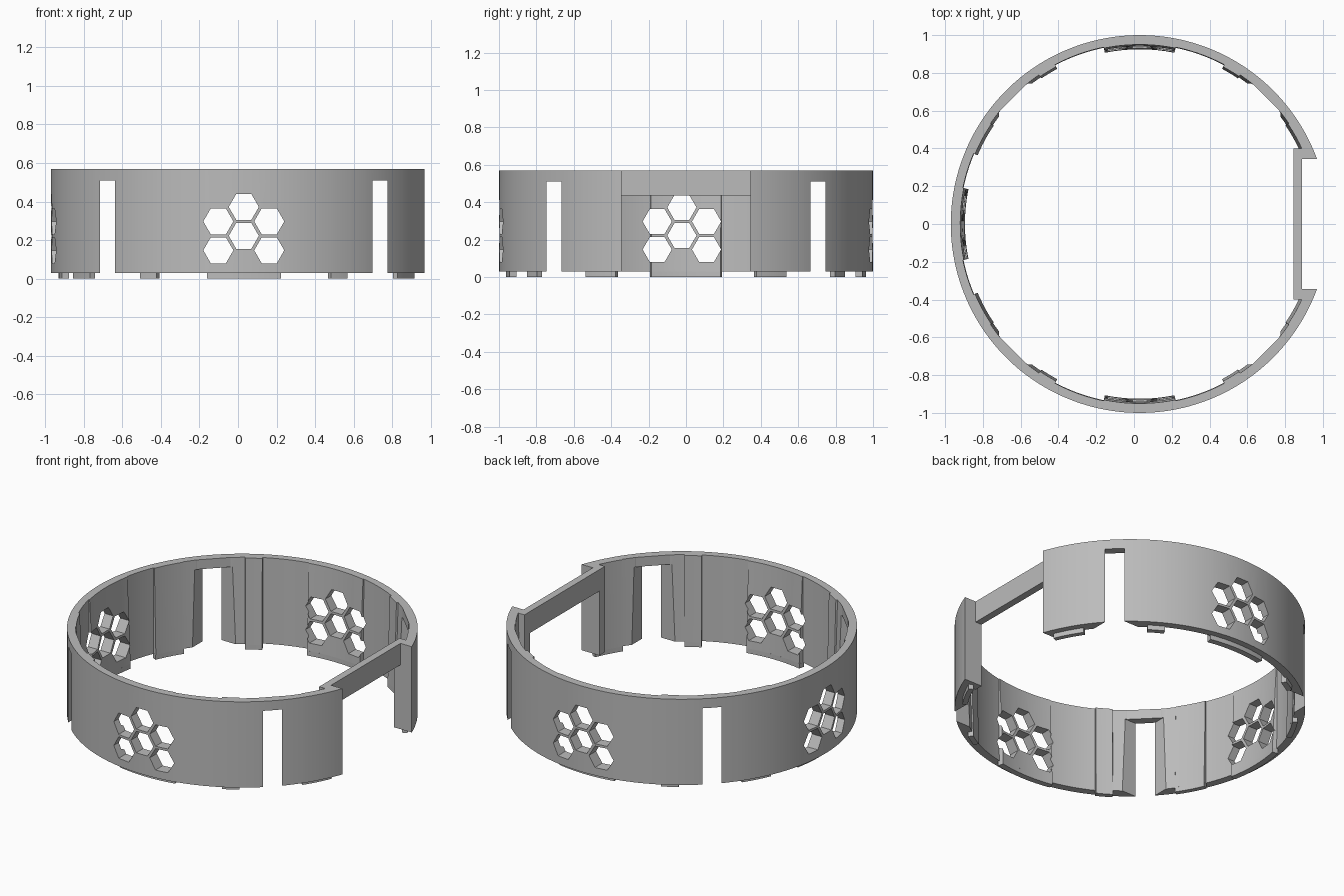
import bpy, bmesh, math

cube = bpy.data.objects.get("Cube")
if cube:
    bpy.data.objects.remove(cube)

CX = 0.03                 # ring centre, shifted because one side is cut off
Z0, Z1 = 0.03, 0.57       # wall bottom and top
FLAT = 0.345              # half width of the open side

grey = bpy.data.materials.new("light grey")
grey.use_nodes = True
grey.diffuse_color = (0.5, 0.5, 0.5, 1)
grey.node_tree.nodes["Principled BSDF"].inputs["Base Color"].default_value = (0.5, 0.5, 0.5, 1)


def finish(bm, name):
    """Turn a bmesh into a named object placed on the ring centre."""
    bmesh.ops.recalc_face_normals(bm, faces=bm.faces)
    mesh = bpy.data.meshes.new(name)
    bm.to_mesh(mesh)
    bm.free()
    mesh.materials.append(grey)
    obj = bpy.data.objects.new(name, mesh)
    obj.location.x = CX
    bpy.context.collection.objects.link(obj)
    return obj


def add_prism(bm, first, second):
    """Closed solid between two matching outlines."""
    a = [bm.verts.new(p) for p in first]
    b = [bm.verts.new(p) for p in second]
    n = len(a)
    bm.faces.new(a[::-1])
    bm.faces.new(b)
    for i in range(n):
        j = (i + 1) % n
        bm.faces.new((a[i], a[j], b[j], b[i]))


def add_box(bm, x0, x1, y0, y1, z0, z1):
    outline = [(x0, y0), (x1, y0), (x1, y1), (x0, y1)]
    add_prism(bm, [(x, y, z0) for x, y in outline], [(x, y, z1) for x, y in outline])


def polar(r, deg, z):
    a = math.radians(deg)
    return (r * math.cos(a), r * math.sin(a), z)


def add_sweep(bm, angles, section):
    """Sweep a quad section, given as a function of angle, around the ring."""
    loops = [[bm.verts.new(polar(r, a, z)) for r, z in section(a)] for a in angles]
    for p, q in zip(loops, loops[1:]):
        for i in range(4):
            j = (i + 1) % 4
            bm.faces.new((p[i], p[j], q[j], q[i]))
    bm.faces.new(loops[0])
    bm.faces.new(loops[-1][::-1])


def boolean(target, tool, operation):
    mod = target.modifiers.new(operation, 'BOOLEAN')
    mod.operation = operation
    mod.solver = 'EXACT'
    mod.object = tool
    bpy.context.view_layer.objects.active = target
    bpy.ops.object.modifier_apply(modifier=mod.name)
    bpy.data.objects.remove(tool)


# Inner surface of one quadrant: end angle, radius at top, radius at bottom
ZONES = [(11.5, .95, .925), (23, .955, .952), (34, .947, .932), (39, .952, .937),
         (51, 0, 0), (56, .952, .937), (62, .942, .93), (78.5, .955, .952), (90, .95, .925)]


def inner(deg):
    f = deg % 180
    f = min(f, 180 - f)
    for end, top, bottom in ZONES:
        if f <= end:
            break
    if not top:           # straight chord beside each slot
        top = bottom = .952 * math.cos(math.radians(6)) / math.cos(math.radians(f - 45))
    return top, bottom


def wall_section(deg):
    top, bottom = inner(deg)
    return [(1, Z0), (1, Z1), (top, Z1), (bottom, Z0)]


# Ring wall with tapered pads and ribs on its inside
START = 19
angles = {START + 0.25 + 2 * k for k in range(161)} | {START, 360 - START}
for end, _, _ in ZONES[:-1]:
    for a in (end, 180 - end, 180 + end, 360 - end):
        angles |= {a - .05, a + .05}
bm = bmesh.new()
add_sweep(bm, sorted(a for a in angles if START <= a <= 360 - START), wall_section)
ring = finish(bm, "ring_wall")

# Full-height corner posts at the open side
for s in (-1, 1):
    bm = bmesh.new()
    ys = sorted((s * (FLAT - .02), s * .4))
    add_box(bm, .815, .9, *ys, Z0, Z1)
    boolean(ring, finish(bm, "corner_post"), 'UNION')

# Cutters: four diagonal slots from one square block, and the open side
bm = bmesh.new()
add_box(bm, -.745, .745, -.745, .745, -.2, .51)
add_box(bm, .8, 1.2, -FLAT, FLAT, -.2, 1)

# Cutters: clusters of six hexagonal holes at front, back and left-hand side
DX, DZ, R = .132, .075, .078
for turn, shift in ((90, 0), (270, 0), (180, -.022)):
    t = math.radians(turn)
    for col, row in ((0, 0), (0, 2), (-1, 1), (-1, -1), (1, 1), (1, -1)):
        rings = []
        for d in (.8, 1.2):
            pts = []
            for k in range(6):
                h = math.radians(60 * k)
                u = col * DX + R * math.cos(h) - shift
                pts.append((d * math.cos(t) - u * math.sin(t),
                            d * math.sin(t) + u * math.cos(t),
                            .222 + row * DZ + R * math.sin(h)))
            rings.append(pts)
        add_prism(bm, *rings)
boolean(ring, finish(bm, "cutters"), 'DIFFERENCE')

# Cross bar over the open side
bm = bmesh.new()
add_box(bm, .815, .86, -FLAT, FLAT, .435, Z1)
finish(bm, "cross_bar")

# Feet: pads and ribs continue below the wall
spans = [(168.5, 191.5), (78.5, 101.5), (258.5, 281.5)]
for a, b in ((23, 34), (56, 62)):
    spans += [(a, b), (180 - b, 180 - a), (180 + a, 180 + b), (360 - b, 360 - a)]
bm = bmesh.new()
for a, b in spans:
    r = inner((a + b) / 2)[1]
    add_sweep(bm, [a + (b - a) * i / 8 for i in range(9)],
              lambda deg: [(.962, 0), (.962, Z0), (r, Z0), (r, 0)])
feet = finish(bm, "feet")

# Smooth curved faces, keep edges sharp
for obj in (ring, feet):
    bpy.ops.object.select_all(action='DESELECT')
    obj.select_set(True)
    bpy.context.view_layer.objects.active = obj
    bpy.ops.object.shade_smooth_by_angle(angle=math.radians(25))
